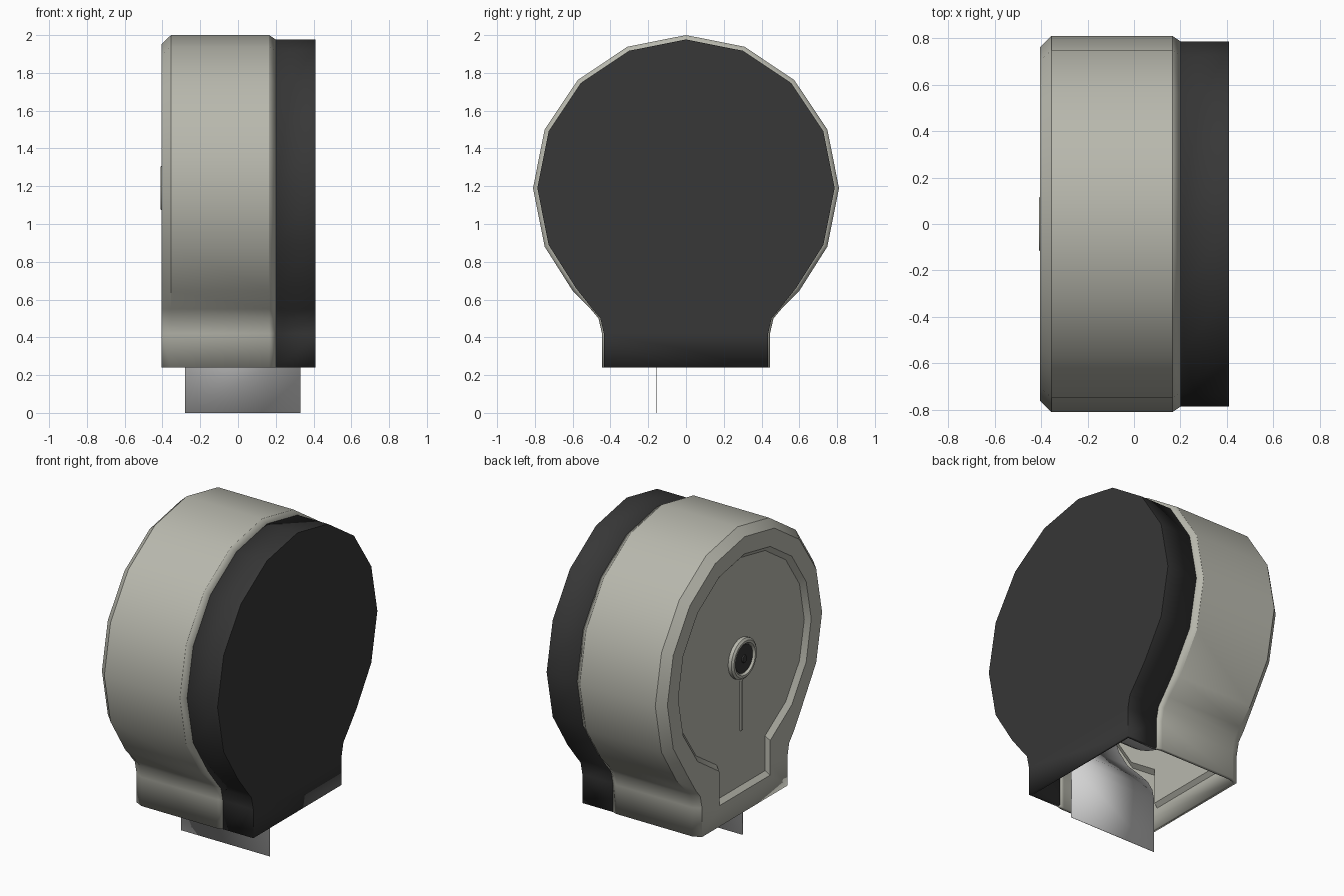
import bpy, bmesh
from math import sin, cos, pi, radians

if "Cube" in bpy.data.objects:
    bpy.data.objects.remove(bpy.data.objects["Cube"], do_unlink=True)

HUB = 1.19      # height of the drum centre
BASE = 0.24     # height of the open bottom edge


def material(name, color):
    m = bpy.data.materials.new(name)
    m.use_nodes = True
    m.diffuse_color = (*color, 1)
    m.node_tree.nodes["Principled BSDF"].inputs["Base Color"].default_value = (*color, 1)
    return m


GREY = material("warm grey plastic", (0.48, 0.48, 0.42))
DARK = material("charcoal plastic", (0.038, 0.038, 0.038))
PAPER = material("paper white", (0.66, 0.66, 0.66))


def mirrored(half):
    """Half outline from the top down to the bottom right, mirrored in y."""
    return [(-y, z) for y, z in reversed(half[1:])] + half


def drum(r, steps):
    return [(r * sin(i * pi / 8), HUB + r * cos(i * pi / 8)) for i in range(steps)]


def body_outline(r, w):
    # Round drum flowing through a small fillet into a straight neck
    return mirrored(drum(r, 6) + [(0.74 * r, HUB - 0.673 * r), (w + 0.06, 0.55),
                                  (w + 0.018, 0.5), (w, 0.42), (w, BASE)])


def panel_outline(r, bottom):
    # Keyhole shape with the same number of points as the body outline
    half = drum(r, 8)
    w, top = half[-1]
    return mirrored(half + [(w, bottom + (top - bottom) * k / 3) for k in (2, 1, 0)])


def finish(name, bm, mat, thickness=0, smooth=True):
    bmesh.ops.recalc_face_normals(bm, faces=bm.faces)
    mesh = bpy.data.meshes.new(name)
    bm.to_mesh(mesh)
    bm.free()
    ob = bpy.data.objects.new(name, mesh)
    bpy.context.collection.objects.link(ob)
    mesh.materials.append(mat)
    if thickness:
        mod = ob.modifiers.new("wall", "SOLIDIFY")
        mod.thickness = thickness
        mod.offset = -1
    if smooth:
        bpy.ops.object.select_all(action="DESELECT")
        ob.select_set(True)
        bpy.context.view_layer.objects.active = ob
        bpy.ops.object.shade_smooth_by_angle(angle=radians(30))
    return ob


def loft(name, rings, mat, closed_from=0, caps=(False, True), thickness=0):
    """Bridge (x, outline) rings; rings before closed_from stay open at the bottom."""
    bm = bmesh.new()
    loops = [[bm.verts.new((x, y, z)) for y, z in pts] for x, pts in rings]
    n = len(loops[0])
    for k, (a, b) in enumerate(zip(loops, loops[1:])):
        for i in range(n if k >= closed_from else n - 1):
            j = (i + 1) % n
            bm.faces.new((a[i], a[j], b[j], b[i]))
    for use, ring in zip(caps, (loops[0], loops[-1])):
        if use:
            bm.faces.new(ring)
    return finish(name, bm, mat, thickness)


def circle(r, n=32):
    return [(r * sin(2 * pi * i / n), HUB + r * cos(2 * pi * i / n)) for i in range(n)]


def lathe(name, profile, mat, caps=(False, True), n=32):
    return loft(name, [(x, circle(r, n)) for x, r in profile], mat, caps=caps)


# Cover: chamfered shell with a recessed keyhole panel, open underneath
loft("front_cover", [
    (0.2, body_outline(0.787, 0.435)),
    (0.165, body_outline(0.81, 0.445)),
    (-0.355, body_outline(0.81, 0.445)),
    (-0.405, body_outline(0.762, 0.42)),
    (-0.405, panel_outline(0.655, 0.37)),
    (-0.378, panel_outline(0.625, 0.395)),
], GREY, closed_from=3, thickness=0.022)

# Wall-side housing
loft("back_housing", [
    (0.2, body_outline(0.787, 0.435)),
    (0.41, body_outline(0.787, 0.435)),
], DARK, closed_from=9, thickness=0.025)

# Lock: raised bezel, dark barrel and a small centre boss
lathe("lock_bezel", [(-0.37, 0.125), (-0.4, 0.125), (-0.41, 0.112),
                     (-0.41, 0.098), (-0.396, 0.09)], GREY)
lathe("lock_barrel", [(-0.39, 0.089), (-0.4, 0.086)], DARK)
lathe("lock_boss", [(-0.398, 0.025), (-0.407, 0.022)], DARK, n=16)

# Thin rib below the lock
bm = bmesh.new()
bmesh.ops.create_cube(bm, size=1)
for v in bm.verts:
    v.co = (v.co.x * 0.014 - 0.379, v.co.y * 0.024, v.co.z * 0.31 + 0.895)
finish("panel_rib", bm, GREY, smooth=False)

# Paper roll inside, with its hollow core
lathe("paper_roll", [(-0.28, 0.12), (-0.28, 0.55), (0.33, 0.55), (0.33, 0.12), (-0.28, 0.12)],
      PAPER, caps=(False, False), n=48)

# Loose sheet hanging from the roll through the opening
path = [(-0.16, 0), (-0.16, 0.34), (-0.175, 0.41), (-0.215, 0.48), (-0.28, 0.55),
        (-0.39, 0.66), (-0.47, 0.79), (-0.53, 0.97), (-0.552, HUB)]
bm = bmesh.new()
rows = [[bm.verts.new((x, y, z)) for x in (-0.28, 0.33)] for y, z in path]
for a, b in zip(rows, rows[1:]):
    bm.faces.new((a[0], a[1], b[1], b[0]))
finish("paper_sheet", bm, PAPER, thickness=0.003)
